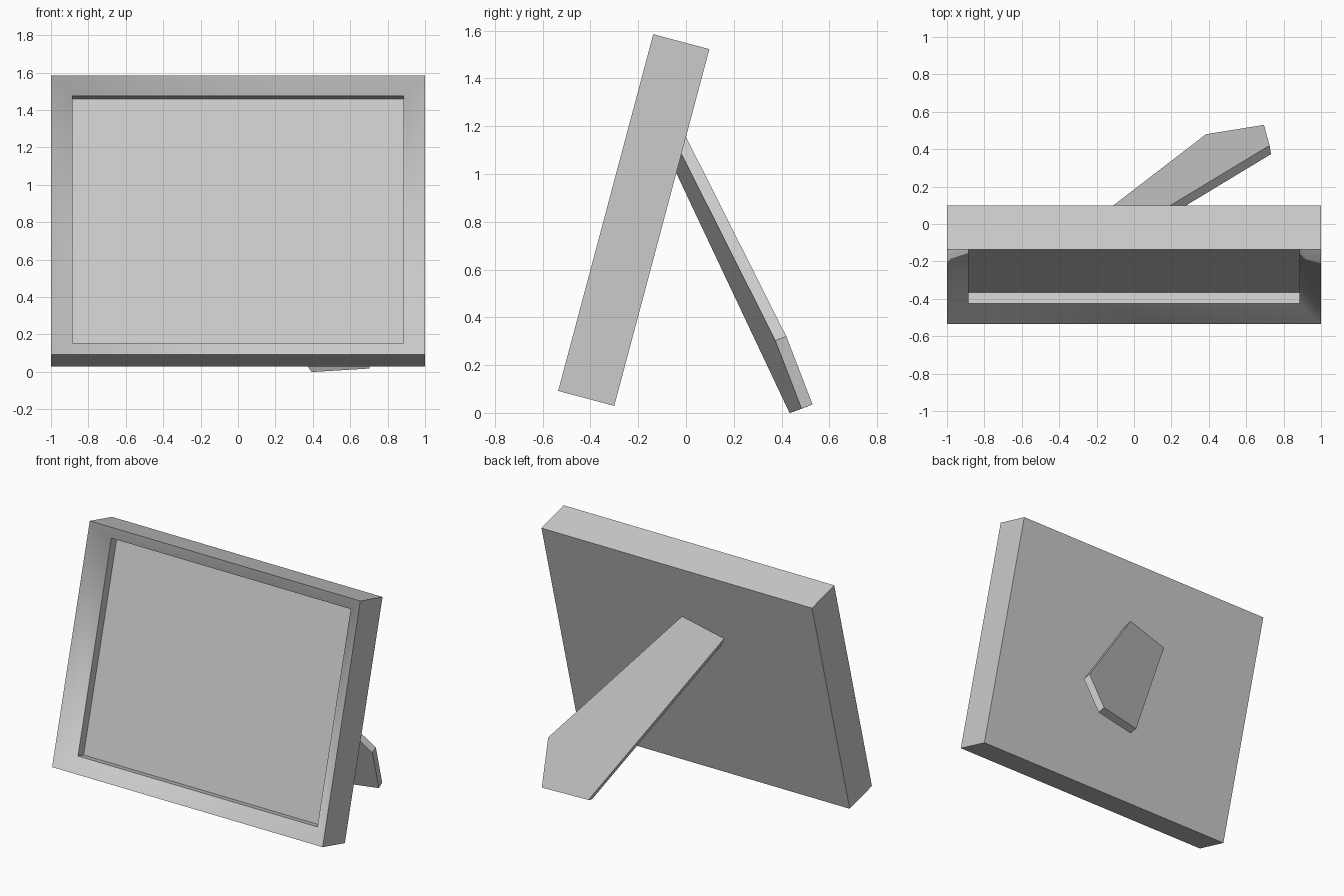
import bpy, bmesh, math
from mathutils import Vector, Matrix
from mathutils.geometry import intersect_line_plane

if "Cube" in bpy.data.objects:
    bpy.data.objects.remove(bpy.data.objects["Cube"])

TILT = math.radians(14.93)
W, H, T = 2.0, 1.545, 0.243          # frame width, height, thickness


def finish(bm, name, matrix=None):
    bmesh.ops.recalc_face_normals(bm, faces=bm.faces[:])
    mesh = bpy.data.meshes.new(name)
    bm.to_mesh(mesh)
    bm.free()
    ob = bpy.data.objects.new(name, mesh)
    bpy.context.collection.objects.link(ob)
    if matrix:
        ob.matrix_world = matrix
    return ob


def loft(bm, rings):
    """Bridge successive rings of vertices and cap both ends."""
    n = len(rings[0])
    strips = []
    for a, b in zip(rings, rings[1:]):
        strips.append([bm.faces.new((a[i], a[(i + 1) % n], b[(i + 1) % n], b[i]))
                       for i in range(n)])
    bm.faces.new(rings[0])
    bm.faces.new(rings[-1])
    return strips


# Picture frame: box with sloping moulding and recessed picture panel
bm = bmesh.new()
rings = []
for scale, depth in ((1, T), (1, 0), (0.885, 0.089), (0.885, 0.151)):
    x, z = W / 2 * scale, H / 2 * scale
    rings.append([bm.verts.new((sx * x, depth, H / 2 + sz * z))
                  for sx, sz in ((-1, -1), (1, -1), (1, 1), (-1, 1))])
strips = loft(bm, rings)
for f in strips[1]:                   # moulding is smooth across its mitres
    f.smooth = True
place = Matrix.Translation((0, -0.535, 0.092)) @ Matrix.Rotation(-TILT, 4, 'X')
frame = finish(bm, "picture_frame", place)

# Support leg: pointed board, upper end cut flush with the frame back
back_point = place @ Vector((0, T, 0))
back_normal = place.to_3x3() @ Vector((0, 1, 0))
outer = [Vector(p) for p in ((-0.266, -0.02, 1.075), (0.385, 0.48, 0.016),
                             (0.695, 0.53, 0.035), (0.725, 0.42, 0.32),
                             (0.03, 0.0, 1.155))]
normal = (outer[1] - outer[0]).cross(outer[4] - outer[0]).normalized()
if normal.y < 0:
    normal.negate()
inner = [p - normal * 0.05 for p in outer]
for pts in (outer, inner):
    for top, low in ((0, 1), (4, 3)):
        pts[top] = intersect_line_plane(pts[top], pts[low], back_point, back_normal)
bm = bmesh.new()
loft(bm, [[bm.verts.new(p) for p in pts] for pts in (outer, inner)])
finish(bm, "support_leg")
